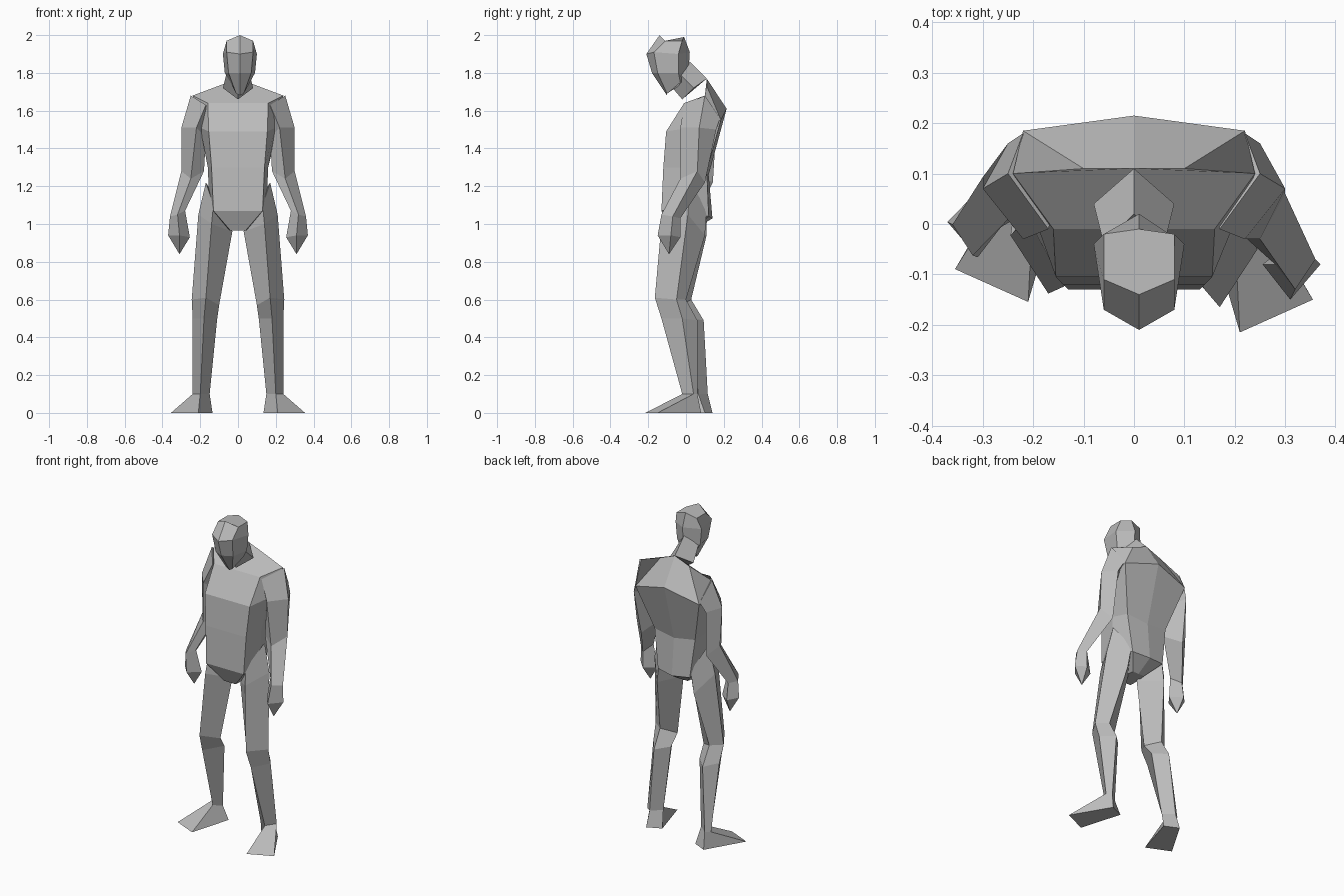
import bpy
import bmesh
from mathutils import Vector

default_cube = bpy.data.objects.get("Cube")
if default_cube:
    bpy.data.objects.remove(default_cube, do_unlink=True)

UNIT = 0.01  # all sections are given in hundredths

grey = bpy.data.materials.new("plain grey")
grey.use_nodes = True
grey.diffuse_color = (0.5, 0.5, 0.5, 1)
grey.node_tree.nodes["Principled BSDF"].inputs["Base Color"].default_value = grey.diffuse_color


def loft(name, rings):
    """Skin closed sections into one faceted, capped part."""
    bm = bmesh.new()
    loops = [[bm.verts.new(Vector(p) * UNIT) for p in ring] for ring in rings]
    count = len(loops[0])
    for low, high in zip(loops, loops[1:]):
        for i in range(count):
            j = (i + 1) % count
            bm.faces.new((low[i], low[j], high[j], high[i]))
    bm.faces.new(loops[0])
    bm.faces.new(loops[-1])
    bmesh.ops.remove_doubles(bm, verts=bm.verts, dist=0.0005)
    bmesh.ops.recalc_face_normals(bm, faces=bm.faces)
    mesh = bpy.data.meshes.new(name)
    bm.to_mesh(mesh)
    bm.free()
    mesh.materials.append(grey)
    part = bpy.data.objects.new(name, mesh)
    bpy.context.collection.objects.link(part)
    return part


def symmetric(half, shift=0):
    """Complete a half section across the middle plane."""
    other = [(-x, y, z) for x, y, z in reversed(half) if x]
    return [(x + shift, y, z) for x, y, z in list(half) + other]


def limb_pair(name, rings, pivot, lean):
    """Left limb as given; right limb mirrored and swung back below the pivot."""
    loft("left_" + name, rings)
    loft("right_" + name, [[(-x, y + max(0, pivot - z) * lean, z)
                            for x, y, z in ring] for ring in rings])


# Torso: front corner, flank, back corner, spine
torso = [
    [(4, -8, 96.5), (5, -2, 97), (4, 4, 97), (0, 4, 97)],
    [(13, -13, 107), (15, 0, 108), (11, 12, 104), (0, 14, 103)],
    [(14, -12, 130), (16, 0, 130), (14, 11, 128), (0, 12, 126)],
    [(15.5, -10.5, 149), (20, 2, 151), (22, 18.5, 155), (0, 21.5, 161)],
    [(16, -1, 164), (24, 10, 168), (10, 11, 173), (0, 11, 177)],
]
loft("torso", [symmetric(ring) for ring in torso])

# Neck: throat, side, nape
neck = [
    [(0, -2, 166), (8, 4, 172), (0, 11, 177)],
    [(0, -8, 173), (6, -4, 180), (0, 2, 186)],
]
loft("neck", [symmetric(ring) for ring in neck])

# Head: face ridge, cheek, side, back
head = [
    [(0, -10, 168), (2, -10, 169), (5, -3, 175), (0, -1, 175)],
    [(0, -18, 180), (6, -15, 180), (8, -4, 180), (0, 1.5, 183)],
    [(0, -21, 190), (7, -17, 191), (9, -4, 190), (0, 2, 191)],
    [(0, -14, 200), (7, -11, 197), (7, -2, 197), (0, -1, 199)],
]
loft("head", [symmetric(ring, shift=1) for ring in head])

# Arms, shoulder to fingertip: outer, front, inner, back
arm = [
    [(25, 10, 168), (17, -1, 163), (14, 8, 160), (22, 18, 156)],
    [(30, 7, 151), (22, -3, 151), (17, 4, 146), (25, 16, 150)],
    [(30, 6, 128), (25, -3, 124), (18, 1, 128), (24, 10, 122)],
    [(36, -7, 104), (32, -13, 105), (28, -8, 107), (32, -3, 103)],
    [(37, -8, 94), (31, -15, 94), (25.5, -8, 93), (32, -3, 93)],
    [(31, -9, 84)] * 4,
]
# The fingertip section is drawn in to a tiny square and welded shut
limb_pair("arm", arm, pivot=150, lean=0.15)

# Legs, hip to sole: outer, front, inner, back
leg = [
    [(17, 2, 122), (13, -11, 110), (4, 0, 100), (11, 11, 108)],
    [(21, 1, 105), (14, -13, 100), (3, -2, 96), (13, 10, 94)],
    [(24.5, -5, 60), (17, -16.5, 61), (10, -6, 57), (18, 0, 60)],
    [(24, -2, 50), (18, -13, 50), (11, -1, 50), (18, 6, 49)],
    [(24, 4, 10), (20, -2, 10), (15, 1, 10), (21, 6, 10)],
    [(35.5, -15, 0), (21, -21.5, 0), (13.5, 4, 0), (22, 8, 0)],
]
limb_pair("leg", leg, pivot=110, lean=0.055)
